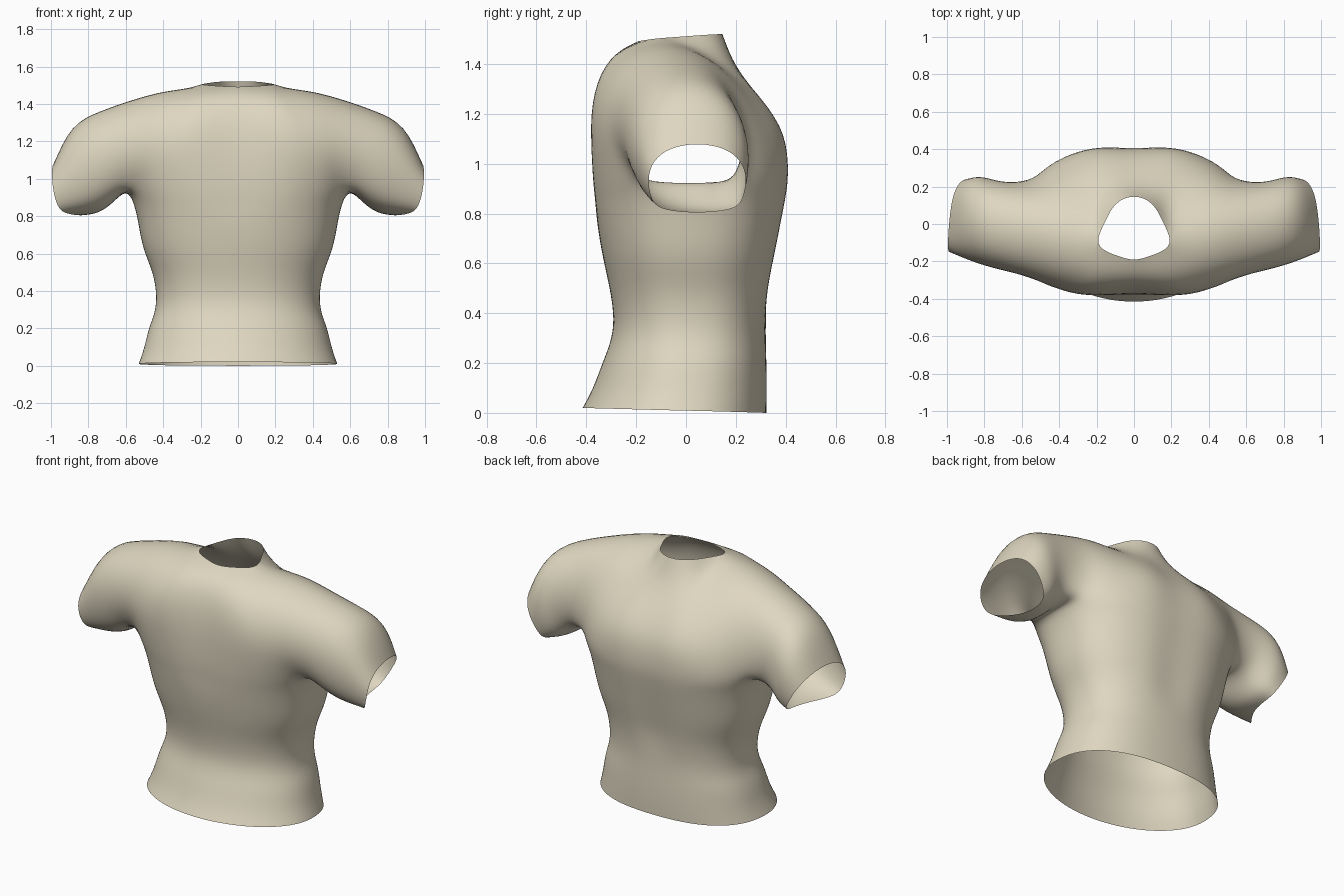
import bpy, bmesh, math
from mathutils import Vector

if "Cube" in bpy.data.objects:
    bpy.data.objects.remove(bpy.data.objects["Cube"])

fabric = bpy.data.materials.new("beige fabric")
fabric.diffuse_color = (0.74, 0.68, 0.53, 1)
fabric.use_nodes = True
fabric.node_tree.nodes["Principled BSDF"].inputs["Base Color"].default_value = fabric.diffuse_color

N = 14   # steps of a half torso ring, front centre to back centre
R = 4    # rows in each half of a shoulder arch
bm = bmesh.new()


def face(*vs):
    bm.faces.new(vs)


def loft(a, b, closed=False):
    n = len(a)
    for i in range(n if closed else n - 1):
        j = (i + 1) % n
        face(a[i], a[j], b[j], b[i])


def power(v, e):
    return math.copysign(abs(v) ** e, v)


# Torso rings: height, half width, front y, back y, front roundness
levels = [(0.01, .535, -.418, .325, 1.0), (.09, .505, -.378, .327, .98),
          (.20, .482, -.338, .325, .95), (.28, .447, -.305, .322, .92),
          (.37, .436, -.288, .322, .9), (.50, .455, -.307, .338, .88),
          (.62, .512, -.336, .364, .86), (.76, .535, -.36, .392, .82),
          (.87, .558, -.376, .414, .79), (.95, .60, -.386, .426, .77)]
rings = []
for n, (z, w, yf, yb, ef) in enumerate(levels):
    ring = []
    for i in range(N + 1):
        a = math.pi * i / N
        s, c = max(math.sin(a), 0), math.cos(a)
        e = ef if i < N / 2 else .82
        x = w * s ** e if 0 < i < N else 0
        y = (yf + yb) / 2 - power(c, e) * (yb - yf) / 2
        if i == N and z > .4:
            y -= .02                      # spine groove
        if i == 0 and z > .8:
            y += .012                     # breastbone groove
        dz = .01 * c if n == 0 else 0     # hem is lower at the back
        ring.append(bm.verts.new((x, y, z + dz)))
    rings.append(ring)
for a, b in zip(rings, rings[1:]):
    loft(a, b)
chest = rings[-1]


def half_arch(start, h1, h2, end):
    """Bezier from the chest ring to the neckline or shoulder line; handles are (y, z)."""
    p0, p3 = start.co, Vector(end)
    p1 = Vector((p0.x + (p3.x - p0.x) * .2, *h1))
    p2 = Vector((p0.x + (p3.x - p0.x) * .75, *h2))
    out = [start]
    for r in range(1, R + 1):
        t = r / R
        u = 1 - t
        out.append(bm.verts.new(p0 * u**3 + p1 * (3*u*u*t) + p2 * (3*u*t*t) + p3 * t**3))
    return out


# Yoke: front handles + end, back handles + end, for stations from centre to sleeve
stations = [
    ((-.38, 1.25), (-.355, 1.48), (0, -.20, 1.49), (.465, 1.20), (.14, 1.33), (0, .16, 1.52)),
    ((-.415, 1.25), (-.37, 1.49), (.09, -.17, 1.495), (.51, 1.20), (.135, 1.35), (.105, .118, 1.52)),
    ((-.435, 1.22), (-.375, 1.50), (.17, -.14, 1.50), (.485, 1.20), (.125, 1.39), (.155, .01, 1.512)),
    ((-.435, 1.20), (-.375, 1.50), (.205, -.09, 1.505), (.425, 1.18), (.14, 1.47), (.205, -.09, 1.505)),
    ((-.415, 1.14), (-.35, 1.49), (.38, -.06, 1.492), (.35, 1.14), (.19, 1.47), (.38, -.06, 1.492)),
    ((-.375, 1.08), (-.325, 1.45), (.56, -.03, 1.443), (.26, 1.08), (.215, 1.44), (.56, -.03, 1.443)),
]
fronts, backs = [], []
for k, (f1, f2, fe, b1, b2, be) in enumerate(stations):
    fronts.append(half_arch(chest[k], f1, f2, fe))
    back = half_arch(chest[N - k], b1, b2, be)
    if k >= 3:                            # outside the neck hole the halves meet
        bm.verts.remove(back[-1])
        back[-1] = fronts[-1][-1]
    backs.append(back)
for rows in (fronts, backs):
    for a, b in zip(rows, rows[1:]):
        loft(a, b)

# Sleeve: first ring is the last arch plus the armpit points
K = len(stations) - 1
prev = fronts[K] + backs[K][-2::-1] + [chest[i] for i in range(N - K - 1, K, -1)]
M = len(prev)
# bottom (x, z), top (x, z), front y, back y, outward bulge at front and back, lower squareness
sleeve = [((.675, .86), (.74, 1.365), -.25, .22, 0, 0, .85),
          ((.75, .81), (.895, 1.295), -.21, .262, .035, .0, .7),
          ((.825, .805), (.983, 1.08), -.15, .24, .115, -.01, .55)]
for (bx, bz), (tx, tz), yf, yb, front, back, square in sleeve:
    ring = []
    for i in range(M):
        a = math.radians(60) + math.tau * i / M
        low = math.cos(a) > .01
        s = power(math.sin(a), square if low else .85)
        t = .5 - power(math.cos(a), square if low else 1) * .515
        y = (yf + yb) / 2 - s * (yb - yf) / 2 * 1.03
        bulge = (front * (1.25 - t) if s > 0 else back) * abs(s)
        ring.append(bm.verts.new((bx + (tx - bx) * t + bulge, y, bz + (tz - bz) * t)))
    loft(prev, ring, True)
    prev = ring

bmesh.ops.recalc_face_normals(bm, faces=bm.faces[:])
# Keep the cloth facing outward
bm.faces.ensure_lookup_table()
if bm.faces[0].normal.y > 0:
    bmesh.ops.reverse_faces(bm, faces=bm.faces[:])
mesh = bpy.data.meshes.new("shirt")
bm.to_mesh(mesh)
bm.free()
shirt = bpy.data.objects.new("shirt", mesh)
bpy.context.collection.objects.link(shirt)
mesh.materials.append(fabric)

# Mirror to the other side, then smooth the cloth
mirror = shirt.modifiers.new("mirror", 'MIRROR')
mirror.use_clip = True
mirror.merge_threshold = .002
sub = shirt.modifiers.new("smooth", 'SUBSURF')
sub.levels = sub.render_levels = 2
for p in mesh.polygons:
    p.use_smooth = True
